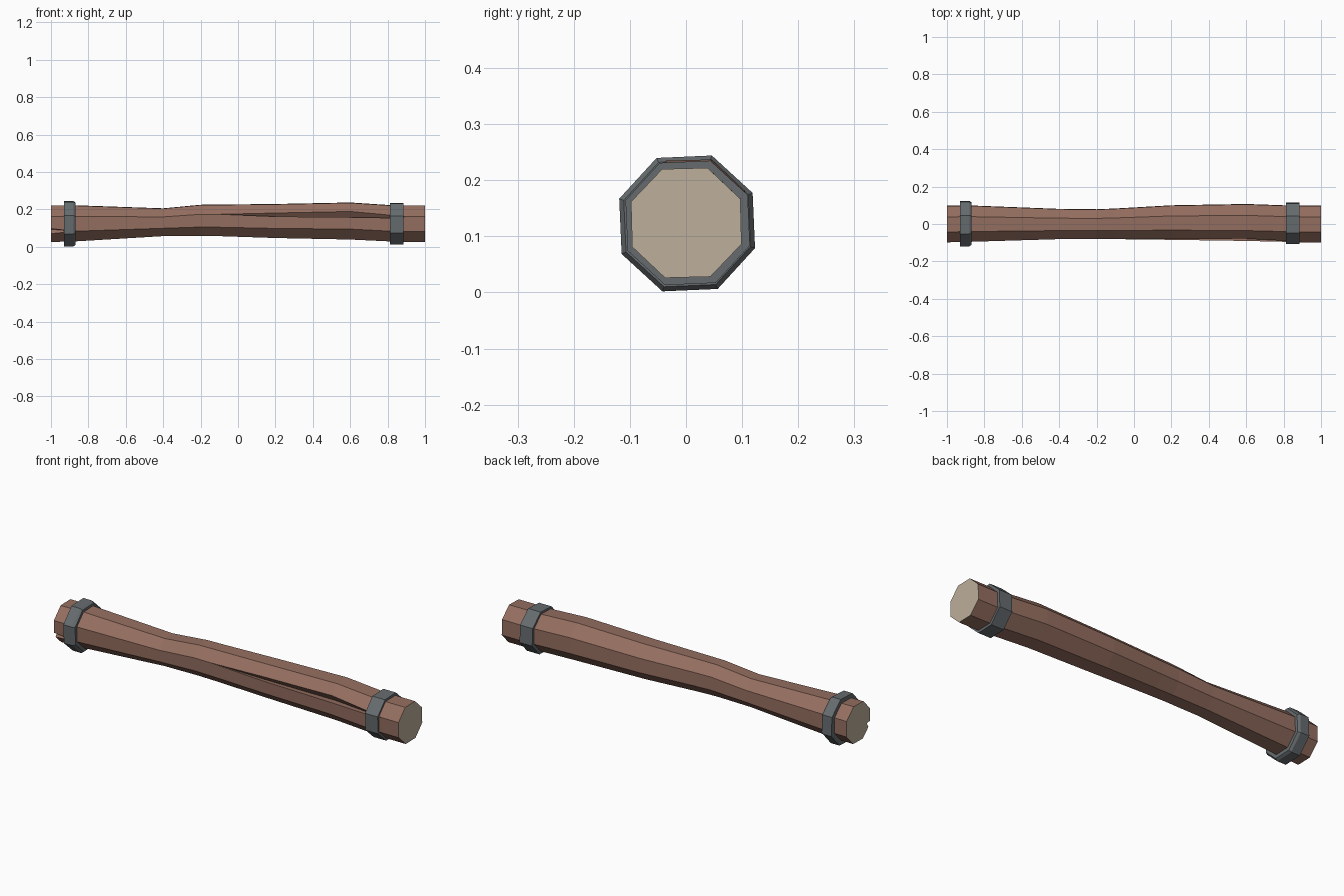
import bpy, bmesh, math

if "Cube" in bpy.data.objects:
    bpy.data.objects.remove(bpy.data.objects["Cube"])


def material(name, rgb):
    m = bpy.data.materials.new(name)
    m.diffuse_color = (*rgb, 1)
    m.use_nodes = True
    m.node_tree.nodes["Principled BSDF"].inputs["Base Color"].default_value = m.diffuse_color
    return m


bark = material("brown wood", (0.30, 0.158, 0.118))
cut = material("pale cut wood", (0.51, 0.43, 0.325))
iron = material("grey iron", (0.133, 0.148, 0.157))


def octagon(ymin, ymax, zmin, zmax, turn):
    """Octagon in the YZ plane fitted to the given bounds."""
    s = 1 / math.cos(math.radians(22.5)) / 2
    pts = []
    for i in range(8):
        a = math.radians(22.5 + 45 * i + turn)
        pts.append(((ymin + ymax) / 2 + s * (ymax - ymin) * math.cos(a),
                    (zmin + zmax) / 2 + s * (zmax - zmin) * math.sin(a)))
    return pts


def split(pts, i, width, depth):
    """Replace a corner by two lips and a groove bottom."""
    p, prev, nxt = pts[i], pts[i - 1], pts[(i + 1) % 8]

    def toward(q, d):
        n = math.dist(p, q)
        return tuple(p[k] + (q[k] - p[k]) * d / n for k in (0, 1))
    centre = (0, 0.124)
    return [toward(prev, width), toward(centre, depth), toward(nxt, width)]


def bridge(bm, loops, closed=False):
    n = len(loops[0])
    pairs = list(zip(loops, loops[1:])) + ([(loops[-1], loops[0])] if closed else [])
    for a, b in pairs:
        for i in range(n):
            j = (i + 1) % n
            bm.faces.new((a[i], a[j], b[j], b[i]))


def finish(bm, name, mats):
    bmesh.ops.recalc_face_normals(bm, faces=bm.faces)
    me = bpy.data.meshes.new(name)
    bm.to_mesh(me)
    bm.free()
    for m in mats:
        me.materials.append(m)
    ob = bpy.data.objects.new(name, me)
    bpy.context.collection.objects.link(ob)
    return ob


# Log: x, ymin, ymax, zmin, zmax, crack width, crack depth, end notch width, depth
stations = [
    (-1.00, -.097, .098, .027, .221, 0, 0, .016, .03),
    (-0.87, -.094, .098, .030, .221, 0, 0, 0, 0),
    (-0.40, -.080, .080, .058, .205, 0, 0, 0, 0),
    (-0.20, -.079, .078, .060, .224, 0, 0, 0, 0),
    (-0.10, -.080, .082, .058, .225, 0, 0, 0, 0),
    (0.20, -.084, .099, .048, .228, .011, .030, 0, 0),
    (0.60, -.090, .106, .040, .236, .018, .040, 0, 0),
    (0.83, -.095, .098, .029, .221, .008, .020, 0, 0),
    (0.90, -.097, .098, .027, .221, 0, 0, 0, 0),
    (1.00, -.097, .098, .027, .221, 0, 0, 0, 0),
]
bm = bmesh.new()
loops = []
for x, y0, y1, z0, z1, cw, cd, nw, nd in stations:
    o = octagon(y0, y1, z0, z1, 1.5)
    ring = o[:3] + split(o, 3, cw, cd) + split(o, 4, nw, nd) + o[5:]
    loops.append([bm.verts.new((x, y, z)) for y, z in ring])
bridge(bm, loops)
for end in (loops[0], loops[-1]):
    bm.faces.new(end).material_index = 1
bmesh.ops.remove_doubles(bm, verts=bm.verts, dist=0.0005)
finish(bm, "log", [bark, cut])


# Iron bands: hollow octagonal hoops, profile of (x, outer half width)
def band(name, profile, yc, zc, inner):
    bm = bmesh.new()
    x0, x1 = profile[0][0], profile[-1][0]
    loops = []
    for x, r in [(x0, inner)] + profile + [(x1, inner)]:
        pts = octagon(yc - r, yc + r, zc - r, zc + r, 2.5)
        loops.append([bm.verts.new((x, y, z)) for y, z in pts])
    bridge(bm, loops, closed=True)
    finish(bm, name, [iron])


band("left_band", [(-.93, .119), (-.88, .119), (-.868, .111)], .002, .123, .093)
band("right_band", [(.813, .109), (.886, .109)], .003, .124, .093)
